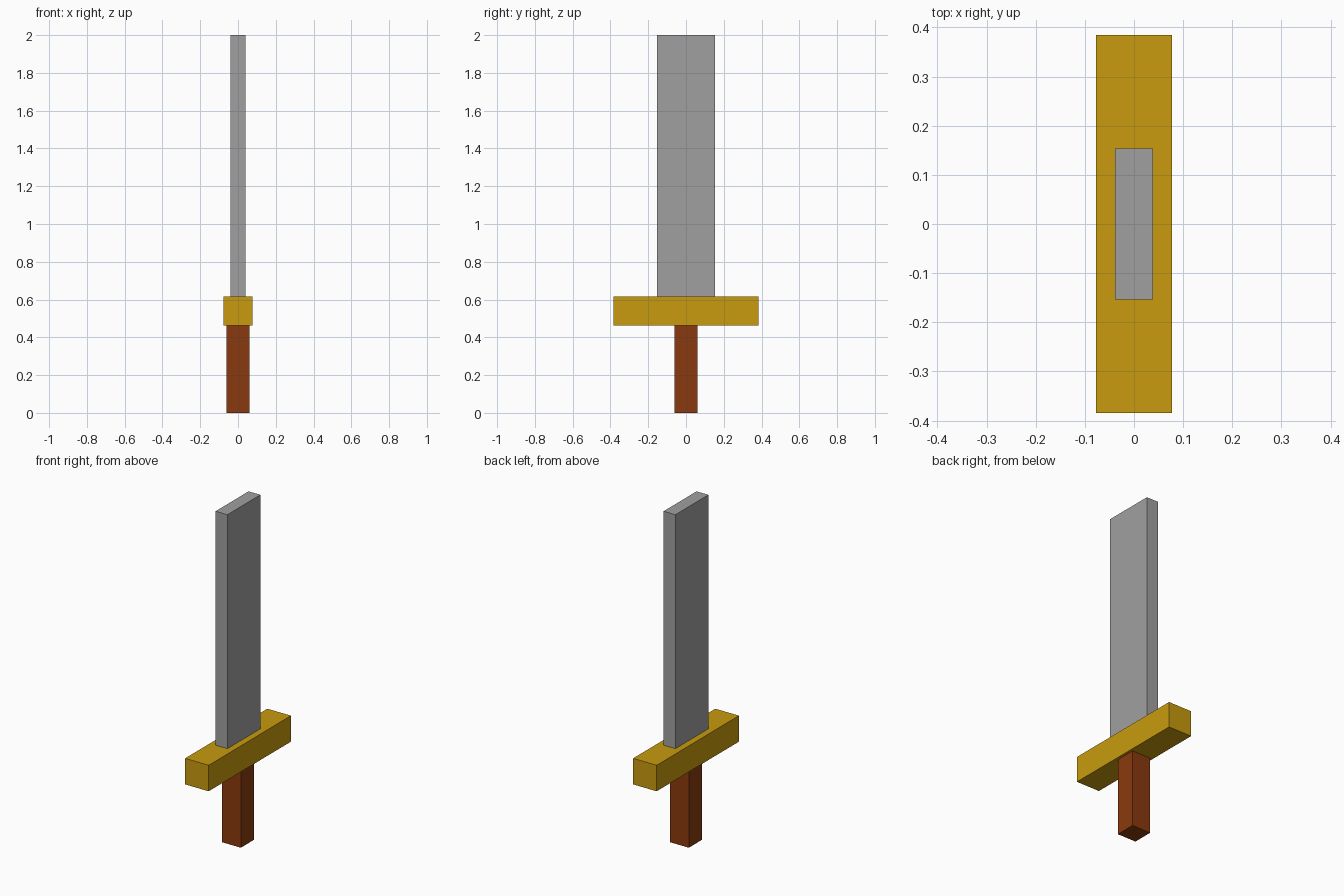
import bpy

cube = bpy.data.objects.get("Cube")
if cube:
    bpy.data.objects.remove(cube, do_unlink=True)


def material(name, rgb):
    mat = bpy.data.materials.new(name)
    mat.use_nodes = True
    mat.diffuse_color = (*rgb, 1)
    bsdf = next(n for n in mat.node_tree.nodes if n.type == 'BSDF_PRINCIPLED')
    bsdf.inputs["Base Color"].default_value = (*rgb, 1)
    return mat


def box(name, width, depth, bottom, top, mat):
    """Box centred on the z axis, spanning bottom to top."""
    bpy.ops.mesh.primitive_cube_add(size=1, location=(0, 0, (bottom + top) / 2))
    obj = bpy.context.object
    obj.name = name
    obj.scale = (width, depth, top - bottom)
    bpy.ops.object.transform_apply(location=False, rotation=False, scale=True)
    obj.data.materials.append(mat)
    return obj


steel = material("steel grey", (0.352, 0.352, 0.352))
gold = material("gold", (0.578, 0.328, 0.0044))
wood = material("brown wood", (0.254, 0.042, 0.0044))

# Heights where the parts meet
GRIP_TOP, GUARD_TOP, TIP = 0.4615, 0.6154, 2.0

# Square handle, wide crossguard, flat blade
box("grip", 0.123, 0.123, 0, GRIP_TOP, wood)
box("crossguard", 0.154, 0.769, GRIP_TOP, GUARD_TOP, gold)
box("blade", 0.077, 0.308, GUARD_TOP, TIP, steel)
